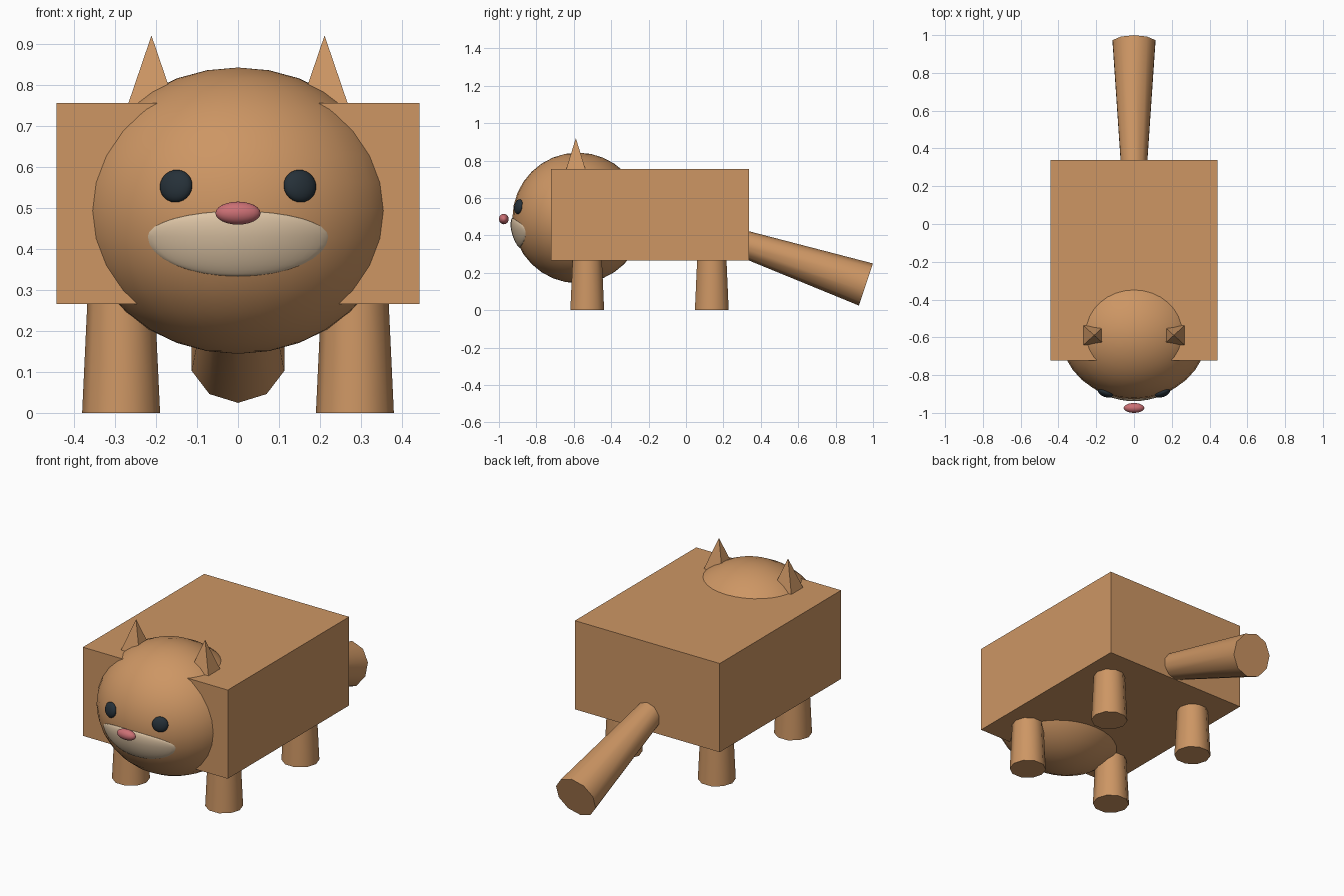
import bpy, bmesh, math
from mathutils import Vector, Matrix

if "Cube" in bpy.data.objects:
    bpy.data.objects.remove(bpy.data.objects["Cube"])


def material(name, rgb):
    m = bpy.data.materials.new(name)
    m.diffuse_color = (*rgb, 1)
    m.use_nodes = True
    m.node_tree.nodes["Principled BSDF"].inputs["Base Color"].default_value = m.diffuse_color
    return m


TAN = material("tan fur", (0.61, 0.305, 0.127))
CREAM = material("cream", (0.73, 0.56, 0.38))
PINK = material("pink", (0.60, 0.16, 0.175))
DARK = material("dark slate", (0.019, 0.030, 0.040))

HEAD = Vector((0, -0.578, 0.493))
HEAD_R = Vector((0.39, 0.35, 0.349))


def finish(bm, name, mat, smooth=True):
    bmesh.ops.recalc_face_normals(bm, faces=bm.faces)
    me = bpy.data.meshes.new(name)
    bm.to_mesh(me)
    bm.free()
    me.materials.append(mat)
    ob = bpy.data.objects.new(name, me)
    bpy.context.collection.objects.link(ob)
    if smooth:
        bpy.ops.object.select_all(action='DESELECT')
        ob.select_set(True)
        bpy.context.view_layer.objects.active = ob
        bpy.ops.object.shade_smooth_by_angle(angle=math.radians(50))
    return ob


def ellipsoid(name, mat, center, radii, rot=Matrix(), seg=32, rings=16):
    bm = bmesh.new()
    bmesh.ops.create_uvsphere(bm, u_segments=seg, v_segments=rings, radius=1)
    bm.transform(Matrix.Translation(center) @ rot @ Matrix.Diagonal((*radii, 1)))
    return finish(bm, name, mat)


def taper(name, start, end, r1, r2, sides=10):
    """Tapered round limb from start to end."""
    start, end = Vector(start), Vector(end)
    axis = end - start
    bm = bmesh.new()
    bmesh.ops.create_cone(bm, cap_ends=True, segments=sides, radius1=r1,
                          radius2=r2, depth=axis.length)
    # keep a corner of the ring facing along x for upright limbs, up for the tail
    spin = Matrix.Rotation(math.pi / 2 if abs(axis.z) > abs(axis.y) else 0, 4, 'Z')
    rot = Matrix.Rotation(math.atan2(-axis.y, axis.z), 4, 'X')
    bm.transform(Matrix.Translation((start + end) / 2) @ rot @ spin)
    return finish(bm, name, TAN)


def head_y(x, z):
    """Front surface of the head at x, z."""
    k = 1 - (x / HEAD_R.x) ** 2 - ((z - HEAD.z) / HEAD_R.z) ** 2
    return HEAD.y - HEAD_R.y * math.sqrt(max(k, 0))


# Boxy body
bm = bmesh.new()
bmesh.ops.create_cube(bm, size=1)
bm.transform(Matrix.Translation((0, -0.192, 0.51)) @ Matrix.Diagonal((0.886, 1.06, 0.49, 1)))
finish(bm, "body", TAN, smooth=False)

# Head
ellipsoid("head", TAN, HEAD, HEAD_R)

# Four legs
for side, sx in (("left", 1), ("right", -1)):
    for end, y in (("front", -0.528), ("back", 0.138)):
        taper(f"{end}_leg_{side}", (sx * 0.285, y, 0), (sx * 0.285, y, 0.32), 0.095, 0.08)

# Tail, widening toward a flat tip
tip = Vector((0, 0.962, 0.137))
along = Vector((0, 0.949, -0.316))
taper("tail", tip - along * 0.75, tip, 0.068, 0.1186)

# Four-sided pointed ears
for side, sx in (("left", 1), ("right", -1)):
    bm = bmesh.new()
    bmesh.ops.create_cone(bm, cap_ends=True, segments=4, radius1=math.sqrt(2),
                          radius2=0, depth=1)
    bm.transform(Matrix.Translation((sx * 0.211, -0.589, 0.81))
                 @ Matrix.Diagonal((0.075, 0.068, 0.22, 1))
                 @ Matrix.Rotation(math.pi / 4, 4, 'Z'))
    finish(bm, f"ear_{side}", TAN, smooth=False)

# Eyes, flattened against the head
for side, sx in (("left", 1), ("right", -1)):
    x, z = sx * 0.151, 0.553
    p = Vector((x, head_y(x, z), z))
    n = Vector([(p[i] - HEAD[i]) / HEAD_R[i] ** 2 for i in range(3)])
    rot = n.to_track_quat('-Y', 'Z').to_matrix().to_4x4()
    ellipsoid(f"eye_{side}", DARK, p, (0.042, 0.02, 0.04), rot, 20, 12)

# Muzzle patch, domed and wrapped over the head
bm = bmesh.new()
bmesh.ops.create_uvsphere(bm, u_segments=32, v_segments=16, radius=1)
for v in bm.verts:
    x = v.co.x * 0.22
    z = 0.43 + v.co.z * (0.062 if v.co.z > 0 else 0.097)
    v.co = (x, head_y(x, z) + v.co.y * 0.013, z)
finish(bm, "muzzle", CREAM)

# Nose
ellipsoid("nose", PINK, (0, -0.974, 0.487), (0.055, 0.026, 0.028), seg=24, rings=12)
